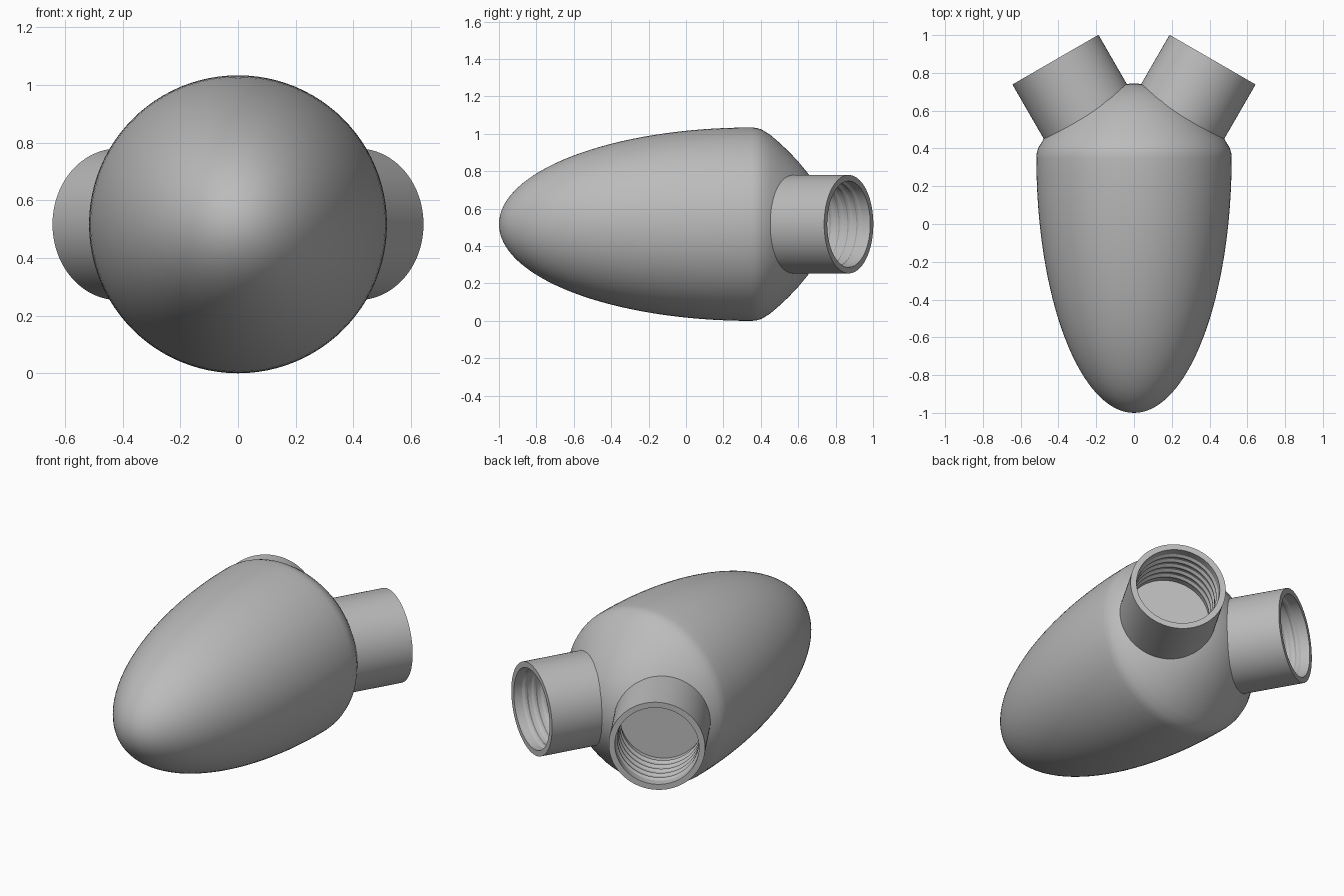
import bpy, bmesh, math
from mathutils import Matrix, Vector

if "Cube" in bpy.data.objects:
    bpy.data.objects.remove(bpy.data.objects["Cube"], do_unlink=True)

MID_Z = 0.517      # height of every axis
BODY_R = 0.517
SEGMENTS = 96

grey = bpy.data.materials.new("plain_grey")
grey.use_nodes = True
grey.diffuse_color = (0.5, 0.5, 0.5, 1)
grey.node_tree.nodes["Principled BSDF"].inputs["Base Color"].default_value = (0.5, 0.5, 0.5, 1)


def lathe(name, profile, matrix):
    """Spin (radius, height) points round local z into a closed object."""
    bm = bmesh.new()
    verts = [bm.verts.new((r, 0, h)) for r, h in profile]
    edges = [bm.edges.new(pair) for pair in zip(verts, verts[1:])]
    bmesh.ops.spin(bm, geom=verts + edges, axis=(0, 0, 1), cent=(0, 0, 0),
                   angle=math.tau, steps=SEGMENTS, use_duplicate=False)
    bmesh.ops.remove_doubles(bm, verts=bm.verts[:], dist=1e-5)
    bmesh.ops.recalc_face_normals(bm, faces=bm.faces[:])
    mesh = bpy.data.meshes.new(name)
    bm.to_mesh(mesh)
    bm.free()
    mesh.transform(matrix)
    mesh.materials.append(grey)
    obj = bpy.data.objects.new(name, mesh)
    bpy.context.collection.objects.link(obj)
    return obj


def activate(obj):
    bpy.ops.object.select_all(action='DESELECT')
    obj.select_set(True)
    bpy.context.view_layer.objects.active = obj


def smooth(obj, degrees):
    activate(obj)
    bpy.ops.object.shade_smooth_by_angle(angle=math.radians(degrees))


# Body: long half-ellipsoid nose, then a short rounded back
nose_len, seam = 1.35, 0.35
profile = []
for i in range(33):
    a = i / 32 * math.pi / 2
    profile.append((BODY_R * math.sin(a), seam - nose_len * math.cos(a)))
profile += [(0.515, 0.375), (0.506, 0.405), (0.478, 0.45), (0.435, 0.50),
            (0.388, 0.55), (0.335, 0.60), (0.275, 0.65), (0.21, 0.69),
            (0.145, 0.72), (0.075, 0.738), (0, 0.745)]
along_y = Matrix.Translation((0, 0, MID_Z)) @ Matrix.Rotation(-math.pi / 2, 4, 'X')
body = lathe("body", profile, along_y)

# Nozzle section: local z points out, zero is the rim, with ridges in the bore
outer, bore, floor = 0.263, 0.23, -0.34
nozzle_profile = [(0, -0.45), (outer, -0.45), (outer, 0), (bore, 0)]
for i in range(5):
    d = -0.05 - 0.055 * i
    nozzle_profile += [(bore, d), (bore - 0.008, d - 0.012),
                       (bore - 0.008, d - 0.024), (bore, d - 0.036)]
nozzle_profile += [(bore, floor), (0, floor)]

for side, label in ((1, "left"), (-1, "right")):
    direction = Vector((side * 0.5, math.sqrt(3) / 2, 0))
    place = (Matrix.Translation((side * 0.416, 0.87, MID_Z))
             @ direction.to_track_quat('Z', 'Y').to_matrix().to_4x4())
    nozzle = lathe(label + "_nozzle", nozzle_profile, place)
    smooth(nozzle, 25)

    # Open the body where the bore enters it, inside the nozzle wall
    cutter = lathe("bore_cutter", [(0, floor - 0.006), (0.245, floor - 0.006),
                                   (0.245, 0.1), (0, 0.1)], place)
    cutter.hide_render = True
    cut = body.modifiers.new("bore", 'BOOLEAN')
    cut.operation = 'DIFFERENCE'
    cut.solver = 'EXACT'
    cut.object = cutter
    activate(body)
    bpy.ops.object.modifier_apply(modifier=cut.name)
    bpy.data.objects.remove(cutter, do_unlink=True)

smooth(body, 35)
